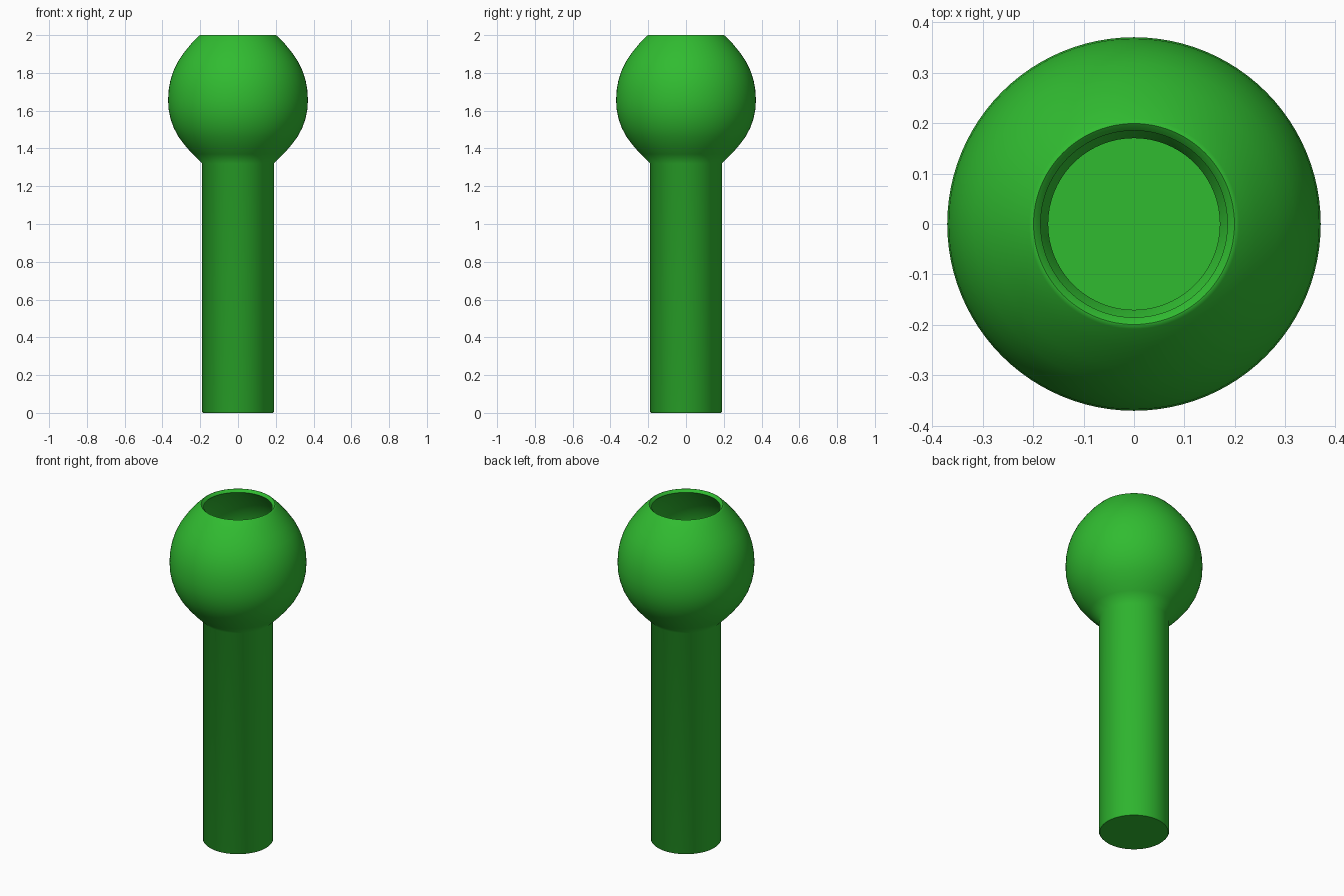
import bpy, bmesh, math

if "Cube" in bpy.data.objects:
    bpy.data.objects.remove(bpy.data.objects["Cube"])

SEG = 96
WALL = 0.02

# Bulb half profile: (height from bulb centre, radius)
bulb = [(-0.34, 0.19), (-0.29, 0.24), (-0.25, 0.276), (-0.2, 0.314), (-0.15, 0.341),
        (-0.1, 0.358), (-0.05, 0.368), (0.0, 0.37), (0.05, 0.367), (0.1, 0.358),
        (0.15, 0.342), (0.2, 0.318), (0.25, 0.284), (0.3, 0.243), (0.335, 0.208)]
bulb = [(r, 1.66 + h) for h, r in bulb]

# Inner wall: bulb profile offset inwards along its normal
inner = []
for i, (r, z) in enumerate(bulb):
    a, b = bulb[max(i - 1, 0)], bulb[min(i + 1, len(bulb) - 1)]
    dr, dz = b[0] - a[0], b[1] - a[1]
    n = math.hypot(dr, dz)
    inner.append((r - WALL * dz / n, z + WALL * dr / n))
inner[0] = (0.17, 1.328)
inner[-1] = (0.185, 1.985)

# Full section: base, stem, bulb, rim, hollow inside, floor
profile = [(0, 0), (0.185, 0), (0.19, 0.006)] + bulb
profile += [(0.203, 1.999), (0.199, 2.0), (0.193, 1.995)]
profile += inner[::-1] + [(0.17, WALL), (0, WALL)]

bm = bmesh.new()
verts = [bm.verts.new((r, 0, z)) for r, z in profile]
edges = [bm.edges.new(p) for p in zip(verts, verts[1:])]
bmesh.ops.spin(bm, geom=verts + edges, cent=(0, 0, 0), axis=(0, 0, 1),
               angle=math.tau, steps=SEG, use_merge=True)
bmesh.ops.remove_doubles(bm, verts=bm.verts, dist=1e-5)
bmesh.ops.recalc_face_normals(bm, faces=bm.faces)
mesh = bpy.data.meshes.new("bulb_vase")
bm.to_mesh(mesh)
bm.free()

vase = bpy.data.objects.new("bulb_vase", mesh)
bpy.context.collection.objects.link(vase)
green = bpy.data.materials.new("green")
green.diffuse_color = (0.03, 0.5, 0.03, 1)
green.use_nodes = True
green.node_tree.nodes["Principled BSDF"].inputs["Base Color"].default_value = green.diffuse_color
mesh.materials.append(green)

bpy.context.view_layer.objects.active = vase
vase.select_set(True)
bpy.ops.object.shade_smooth_by_angle(angle=math.radians(48))
